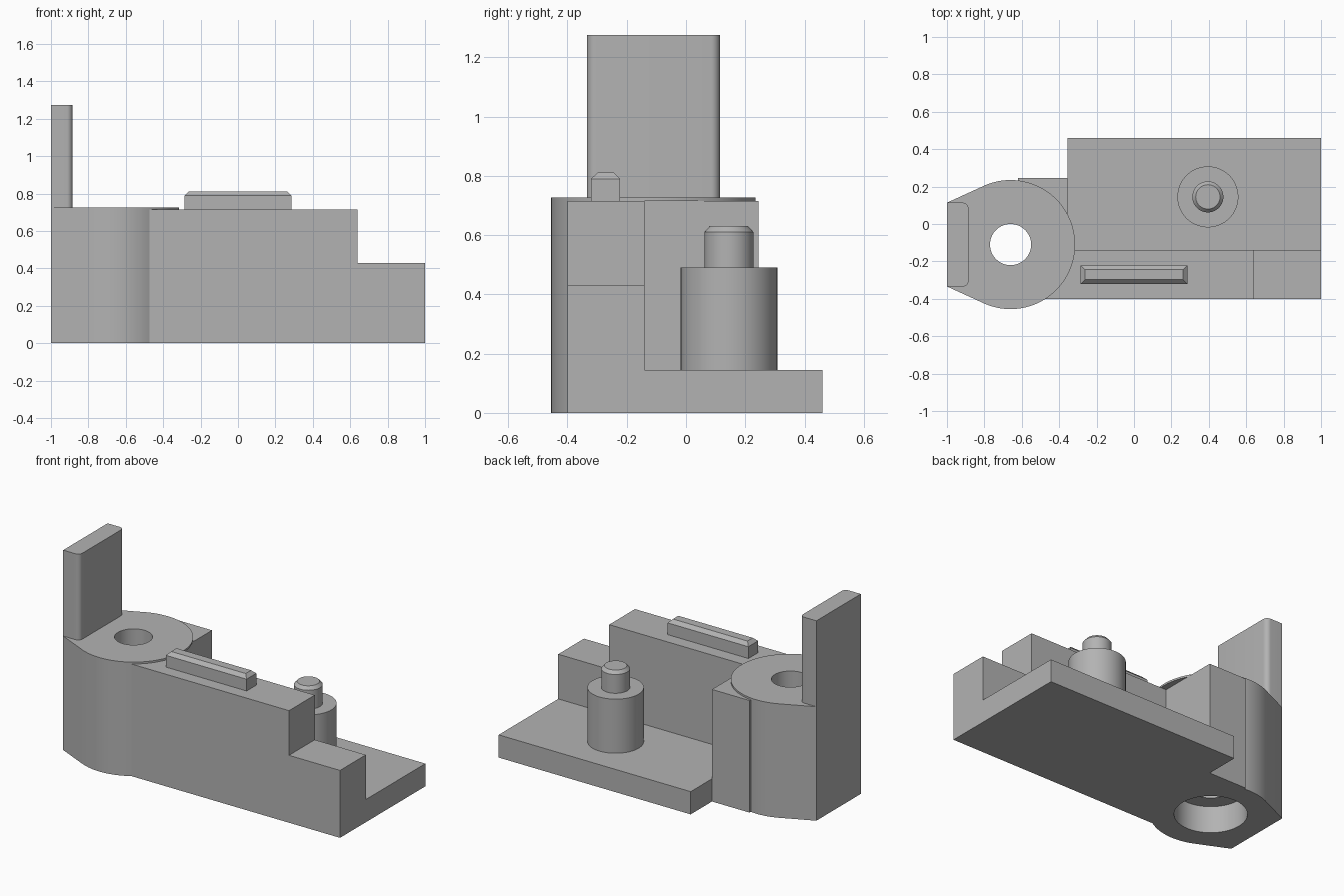
import bpy, bmesh, math

scene = bpy.context.scene
if "Cube" in scene.objects:
    bpy.data.objects.remove(scene.objects["Cube"], do_unlink=True)

grey = bpy.data.materials.new("plain grey")
grey.use_nodes = True
colour = (0.45, 0.45, 0.45, 1)
grey.diffuse_color = colour
grey.node_tree.nodes["Principled BSDF"].inputs["Base Color"].default_value = colour


def loft(name, rings):
    """Closed solid through equal-length rings of 3D points."""
    bm = bmesh.new()
    loops = [[bm.verts.new(p) for p in ring] for ring in rings]
    n = len(loops[0])
    for low, high in zip(loops, loops[1:]):
        for i in range(n):
            j = (i + 1) % n
            bm.faces.new((low[i], low[j], high[j], high[i]))
    bm.faces.new(loops[0][::-1])
    bm.faces.new(loops[-1])
    bmesh.ops.recalc_face_normals(bm, faces=bm.faces)
    mesh = bpy.data.meshes.new(name)
    bm.to_mesh(mesh)
    bm.free()
    mesh.materials.append(grey)
    obj = bpy.data.objects.new(name, mesh)
    scene.collection.objects.link(obj)
    return obj


def prism(name, outline, z0, z1):
    return loft(name, [[(x, y, z) for x, y in outline] for z in (z0, z1)])


def rect(x0, x1, y0, y1):
    return [(x0, y0), (x1, y0), (x1, y1), (x0, y1)]


def arc(cx, cy, r, a0, a1, n):
    return [(cx + r * math.cos(math.radians(a0 + (a1 - a0) * i / n)),
             cy + r * math.sin(math.radians(a0 + (a1 - a0) * i / n)))
            for i in range(n + 1)]


def circle(cx, cy, r):
    return arc(cx, cy, r, 0, 360, 64)[:-1]


def turned(name, cx, cy, profile):
    """Round part from (radius, height) pairs."""
    return loft(name, [[(x, y, z) for x, y in circle(cx, cy, r)] for r, z in profile])


def combine(target, other, operation):
    mod = target.modifiers.new(operation.lower(), 'BOOLEAN')
    mod.operation = operation
    mod.solver = 'EXACT'
    mod.object = other
    bpy.context.view_layer.objects.active = target
    bpy.ops.object.modifier_apply(modifier=mod.name)
    bpy.data.objects.remove(other, do_unlink=True)


def smooth(obj):
    bpy.ops.object.select_all(action='DESELECT')
    obj.select_set(True)
    bpy.context.view_layer.objects.active = obj
    bpy.ops.object.shade_smooth_by_angle(angle=math.radians(20))


HX, HY, R = -0.66, -0.11, 0.345      # pivot hole centre and boss radius
TOP, RIM, LEFT, HALF = 0.715, 0.727, -1.0, 0.224

# Stepped wall, extruded along y
steps = [(-0.5, 0), (1, 0), (1, 0.43), (0.64, 0.43), (0.64, TOP), (-0.5, TOP)]
body = loft("stepped_body", [[(x, y, z) for x, z in steps] for y in (-0.4, -0.14)])

# Base plate and block behind the boss
combine(body, prism("base_plate", rect(-0.355, 1, -0.2, 0.46), 0, 0.145), 'UNION')
combine(body, prism("rear_block", rect(-0.62, -0.355, -0.2, 0.245), 0, TOP), 'UNION')

# Boss with tapered flanks, and its slightly raised round top
boss = arc(HX, HY, R, -114, 114, 72) + [(LEFT, HY + HALF), (LEFT, HY - HALF)]
clipped = [(min(x, -0.37), y) for x, y in boss]
combine(body, prism("boss", clipped, 0, TOP), 'UNION')
combine(body, prism("boss_top", boss, TOP, RIM), 'UNION')

# Pivot hole with a wide recess underneath
combine(body, prism("hole_cutter", circle(HX, HY, 0.11), -0.1, 1), 'DIFFERENCE')
combine(body, prism("recess_cutter", circle(HX, HY, 0.208), -0.1, 0.17), 'DIFFERENCE')
smooth(body)

# Upright tab with rounded inner corners
c, inner = 0.03, -0.885
tab = ([(LEFT, HY - HALF)]
       + arc(inner - c, HY - HALF + c, c, -90, 0, 8)
       + arc(inner - c, HY + HALF - c, c, 0, 90, 8)
       + [(LEFT, HY + HALF)])
smooth(prism("upright_tab", tab, RIM, 1.275))

# Bevelled rail on the wall
rail = [(0, TOP), (0, 0.79), (0.022, 0.812)]
loft("top_rail", [[(x, y, z) for x, y in rect(-0.285 + d, 0.285 - d, -0.32 + d, -0.222 - d)]
                  for d, z in rail])

# Post with a chamfered pin
smooth(turned("post", 0.395, 0.145, [(0.163, 0.145), (0.163, 0.49)]))
smooth(turned("post_pin", 0.395, 0.145, [(0.083, 0.49), (0.083, 0.61), (0.065, 0.63)]))
